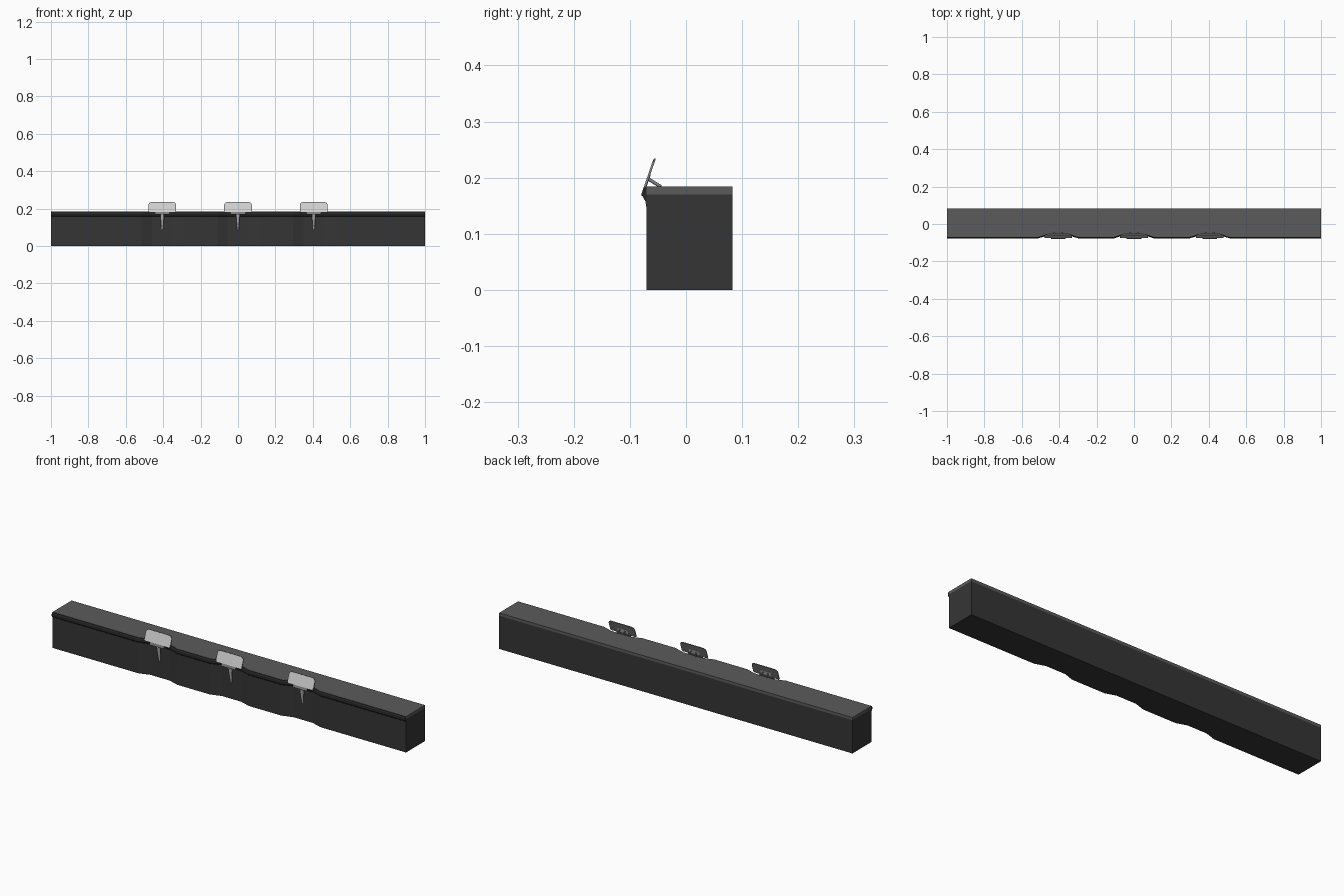
import bpy, bmesh, math
from mathutils import Vector, Matrix

if "Cube" in bpy.data.objects:
    bpy.data.objects.remove(bpy.data.objects["Cube"])


def material(name, rgb):
    m = bpy.data.materials.new(name)
    m.diffuse_color = (*rgb, 1)
    m.use_nodes = True
    m.node_tree.nodes["Principled BSDF"].inputs["Base Color"].default_value = m.diffuse_color
    return m


CHARCOAL = material("charcoal", (0.036, 0.036, 0.036))
SLATE = material("slate grey", (0.105, 0.105, 0.105))
BLACK = material("soft black", (0.02, 0.02, 0.02))
GREY = material("mid grey", (0.2, 0.2, 0.2))
LIGHT = material("light grey", (0.62, 0.62, 0.62))
CHROME = material("chrome grey", (0.5, 0.5, 0.5))

CENTRES = (-0.405, 0.0, 0.405)


def finish(bm, name, mat, smooth=False):
    bmesh.ops.recalc_face_normals(bm, faces=bm.faces)
    me = bpy.data.meshes.new(name)
    bm.to_mesh(me)
    bm.free()
    me.materials.append(mat)
    ob = bpy.data.objects.new(name, me)
    bpy.context.collection.objects.link(ob)
    if smooth:
        for p in me.polygons:
            p.use_smooth = len(p.vertices) == 4
    return ob


def loft(name, rings, mat, smooth=False):
    """Skin a list of equal-length closed rings and cap both ends."""
    bm = bmesh.new()
    vs = [[bm.verts.new(p) for p in r] for r in rings]
    n = len(vs[0])
    for a, b in zip(vs, vs[1:]):
        for i in range(n):
            j = (i + 1) % n
            bm.faces.new((a[i], a[j], b[j], b[i]))
    bm.faces.new(vs[0][::-1])
    bm.faces.new(vs[-1])
    return finish(bm, name, mat, smooth)


# Front line of the counter, with three shallow bays
front = [(-1, -0.07)]
for c in CENTRES:
    front += [(c - 0.11, -0.07), (c - 0.055, -0.052), (c + 0.055, -0.052), (c + 0.11, -0.07)]
front.append((1, -0.07))


def slab(name, z0, z1, mat):
    # one section per front point, reaching back to the rear wall
    loft(name, [[(x, y, z0), (x, 0.083, z0), (x, 0.083, z1), (x, y, z1)] for x, y in front], mat)


slab("counter_body", 0, 0.17, CHARCOAL)
slab("counter_top", 0.17, 0.184, SLATE)

# Moulded lip following the front line
lip = [(0.001, 0.156), (-0.003, 0.159), (-0.008, 0.168), (-0.007, 0.178), (-0.003, 0.183), (0.001, 0.183)]
loft("front_lip", [[(x, y + dy, z) for dy, z in lip] for x, y in front], BLACK)

# Frame of the tilted panels: local x, up along panel, outward to the front
V = Vector((0, 0.325, 0.946)).normalized()
N = Vector((1, 0, 0)).cross(V)


def panel_ring(cx, half, lo, hi, r_lo, r_hi, depth):
    pts = []
    for sx, y, r, a0 in ((1, lo, r_lo, -90), (1, hi, r_hi, 0), (-1, hi, r_hi, 90), (-1, lo, r_lo, 180)):
        cy = y + r if y == lo else y - r
        for k in range(5):
            a = math.radians(a0 + k * 22.5)
            pts.append((sx * (half - r) + r * math.cos(a), cy + r * math.sin(a)))
    base = Vector((cx, -0.0785, 0.168))
    return [base + Vector((x, 0, 0)) + V * y + N * depth for x, y in pts]


def panel(name, cx, half, lo, hi, r_lo, r_hi, d0, d1, mat):
    loft(name, [panel_ring(cx, half, lo, hi, r_lo, r_hi, d) for d in (d0, d1)], mat)


def rod(name, a, b, r0, r1, mat, sides=10):
    a, b = Vector(a), Vector(b)
    bm = bmesh.new()
    rot = (b - a).to_track_quat('Z', 'Y').to_matrix().to_4x4()
    bmesh.ops.create_cone(bm, cap_ends=True, segments=sides, radius1=r0, radius2=r1,
                          depth=(b - a).length, matrix=Matrix.Translation((a + b) / 2) @ rot)
    finish(bm, name, mat, True)


for i, c in enumerate(CENTRES, 1):
    # Panel back shell and bright front sheet
    panel(f"panel_shell_{i}", c, 0.074, 0.011, 0.070, 0.006, 0.017, -0.002, 0.001, GREY)
    panel(f"panel_face_{i}", c, 0.072, 0.013, 0.068, 0.005, 0.016, 0.001, 0.002, LIGHT)
    # Light patch on the back of the shell
    panel(f"back_patch_{i}", c, 0.03, 0.018, 0.040, 0.003, 0.006, -0.0028, -0.002, LIGHT)
    # Small ledge under the panel
    panel(f"panel_ledge_{i}", c, 0.04, 0.0, 0.013, 0.003, 0.003, -0.003, 0.002, GREY)
    # Rear struts resting on the counter
    for s in (-1, 1):
        rod(f"rear_strut_{i}", (c + s * 0.012, -0.069, 0.199), (c + s * 0.022, -0.045, 0.184),
            0.003, 0.003, GREY, 6)
    # Tapered post in the bay
    rod(f"post_{i}", (c, -0.064, 0.174), (c, -0.056, 0.085), 0.011, 0.004, CHROME, 12)
